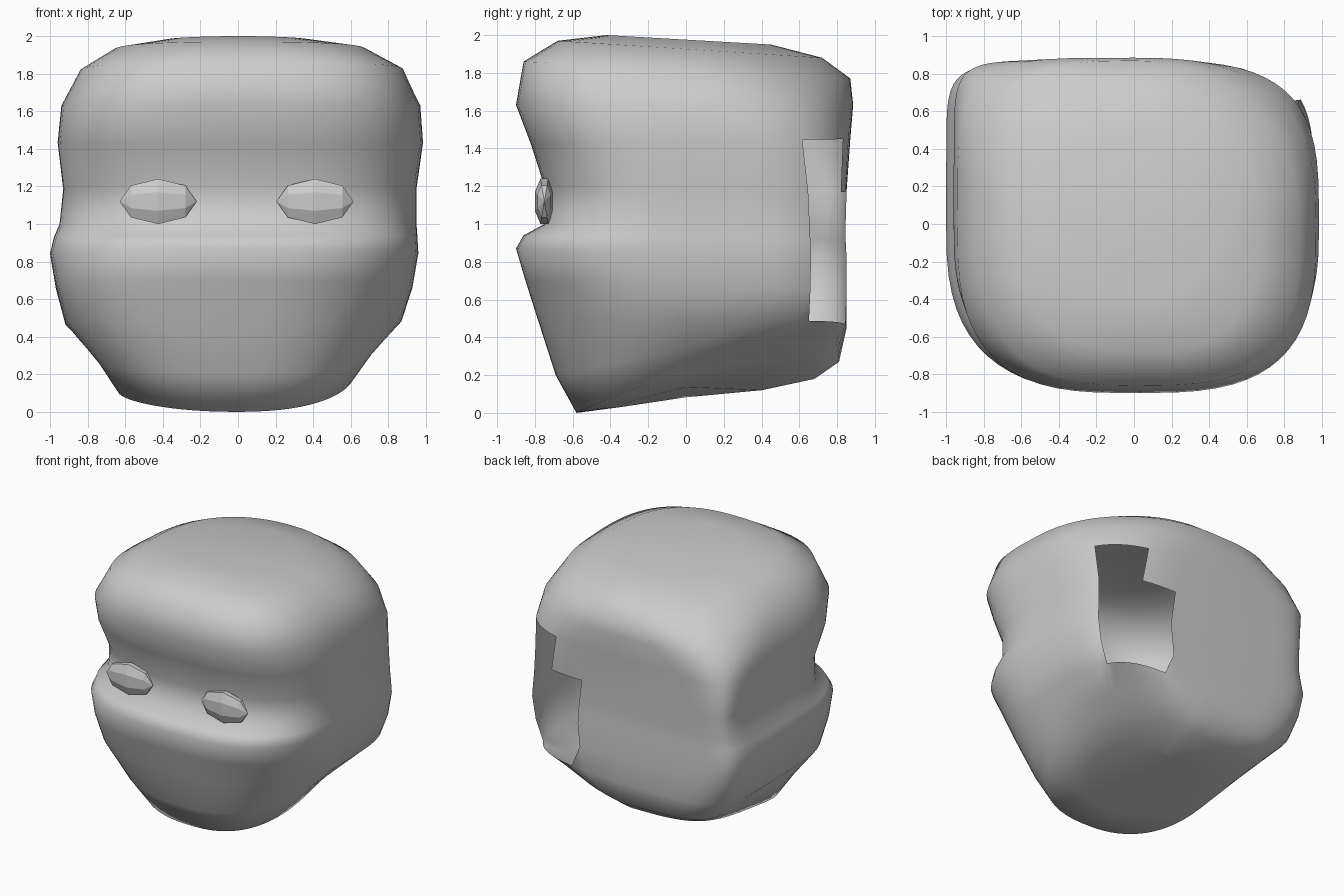
import bpy, bmesh, math
from mathutils import Matrix

if "Cube" in bpy.data.objects:
    bpy.data.objects.remove(bpy.data.objects["Cube"])

grey = bpy.data.materials.new("plain_grey")
grey.use_nodes = True
grey.diffuse_color = (0.6, 0.6, 0.6, 1)
grey.node_tree.nodes["Principled BSDF"].inputs["Base Color"].default_value = (0.6, 0.6, 0.6, 1)


def add_object(name, bm):
    mesh = bpy.data.meshes.new(name)
    bm.to_mesh(mesh)
    bm.free()
    mesh.materials.append(grey)
    obj = bpy.data.objects.new(name, mesh)
    bpy.context.collection.objects.link(obj)
    return obj


# Head rings: front height, back height, right, left, front and back reach,
# then squareness of the back left, back right, front right, front left corners
RINGS = [
    (.03, .12, .35, .35, .35, .40, 2.2, 2.5, 2.2, 2.2),
    (.00, .18, .64, .62, .58, .68, 2.4, 4.5, 2.6, 2.4),
    (.20, .27, .74, .72, .69, .81, 2.8, 7, 2.9, 2.3),
    (.48, .45, .92, .87, .78, .85, 4.4, 6, 3, 2.3),
    (.70, .64, .97, .93, .85, .85, 4.6, 8, 3, 2.5),
    (.87, .82, 1.0, .96, .90, .85, 4.7, 9, 2.8, 2.8),
    (.94, .92, .98, .955, .86, .845, 4.7, 9, 2.7, 2.8),
    (1.0, 1.0, .95, .95, .75, .845, 4.6, 10, 2.4, 2.7),
    (1.2, 1.17, .93, .95, .75, .85, 4.3, 12, 2.5, 2.7),
    (1.42, 1.45, .96, .985, .82, .87, 3.4, 9, 2.9, 2.9),
    (1.63, 1.63, .94, .97, .90, .885, 2.7, 4.5, 3, 3.1),
    (1.86, 1.77, .84, .88, .86, .87, 2.1, 3, 2.7, 3.3),
    (1.97, 1.88, .66, .68, .68, .72, 2, 2.4, 2.4, 2.7),
    (2.0, 1.95, .40, .40, .42, .45, 2, 2, 2, 2),
]
SIDES = 64


def ring_point(ring, i):
    """Point on a rounded box outline whose corners differ in squareness."""
    zf, zb, right, left, front, back = ring[:6]
    a = 2 * math.pi * i / SIDES
    c, s = math.cos(a), math.sin(a)
    n = ring[6 + i * 4 // SIDES]
    x = math.copysign(abs(c) ** (2 / n), c) * (left if c > 0 else right)
    y = math.copysign(abs(s) ** (2 / n), s) * (back if s > 0 else front)
    z = zf + (zb - zf) * (y + front) / (front + back)
    # The jaw curves up towards both sides, most at the back left
    lift = .1 * x * x + .3 * max(0, x) * max(0, y + .6)
    return x, y, z + lift * max(0, 1 - 2 * z)


# Stepped opening in the back left corner: last removed column of each band
HOLE_END = {3: 14, 4: 14, 5: 14, 6: 14, 7: 14, 8: 11}

# Head shell
bm = bmesh.new()
loops = [[bm.verts.new(ring_point(r, i)) for i in range(SIDES)] for r in RINGS]
for band in range(len(loops) - 1):
    low, high = loops[band], loops[band + 1]
    for i in range(SIDES):
        j = (i + 1) % SIDES
        if not 6 <= i <= HOLE_END.get(band, 0):
            bm.faces.new((low[i], low[j], high[j], high[i]))
        elif band == 3 and i == HOLE_END[band]:
            # Slanted lower corner of the opening
            bm.faces.new((low[i], low[j], high[j]))
bm.faces.new(loops[0][::-1])
bm.faces.new(loops[-1])
for f in bm.faces:
    f.smooth = True
add_object("head", bm)

# Faceted eyes
for name, x in (("right_eye", -.425), ("left_eye", .41)):
    bm = bmesh.new()
    shape = (Matrix.Translation((x, -.75, 1.12))
             @ Matrix.Diagonal((.205, .054, .13, 1))
             @ Matrix.Rotation(math.pi / 2, 4, 'Y')
             @ Matrix.Rotation(math.pi / 8, 4, 'Z'))
    bmesh.ops.create_uvsphere(bm, u_segments=8, v_segments=4, radius=1, matrix=shape)
    add_object(name, bm)
